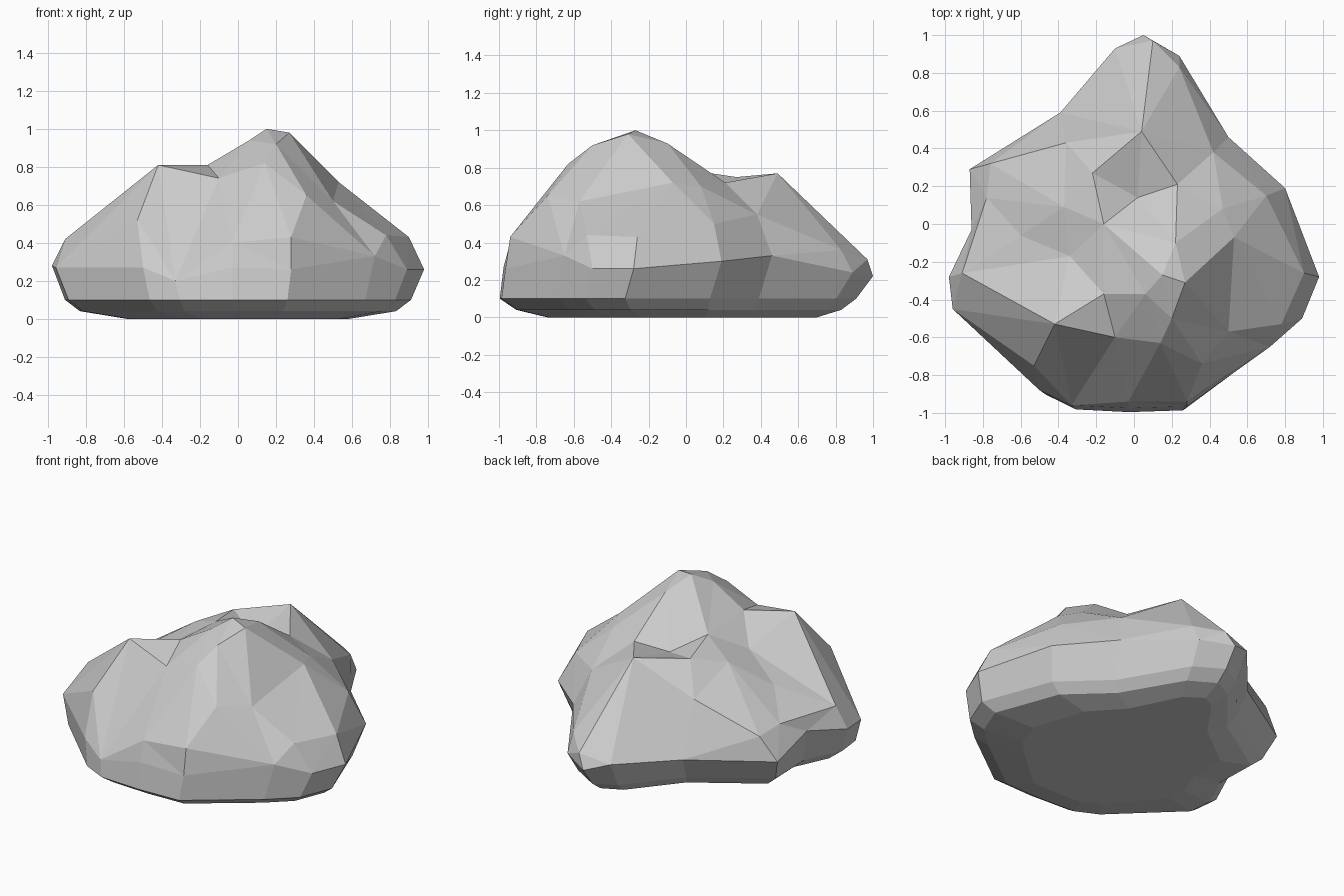
import bpy, bmesh
from mathutils import Vector
from mathutils.geometry import delaunay_2d_cdt

# Widest outline of the boulder, counter-clockwise from the back tip
rim = [(0.05, 1.0, .22), (-.1, .93, .27), (-.39, .59, .25), (-.87, .29, .25), (-.86, -.03, .33),
       (-.98, -.28, .28), (-.96, -.45, .27), (-.5, -.88, .27), (-.33, -.96, .2), (-.03, -.975, .27),
       (.28, -.965, .26), (.72, -.65, .33), (.89, -.5, .26), (.98, -.28, .26),
       (.8, .19, .3), (.5, .46, .33), (.24, .89, .24)]

# Facet corners of the upper surface: ledge, shoulders, valleys and peaks
crown = [(.1, .97, .31), (.24, .83, .36), (.04, .49, .77), (.42, .38, .55), (.23, .21, .72),
         (.02, .14, .68), (-.22, .27, .75), (-.36, .43, .58), (-.76, .32, .4), (-.78, .14, .42),
         (-.37, .09, .7), (-.6, -.06, .55), (-.16, 0, .79), (-.34, -.17, .68), (-.91, -.26, .42),
         (-.42, -.53, .81), (-.16, -.37, .81), (-.1, -.6, .74), (-.53, -.75, .52), (-.03, -.94, .4),
         (.28, -.94, .43), (.36, -.74, .65), (.14, -.63, .82), (.2, -.5, .92), (.06, -.37, .94),
         (.15, -.27, 1.0), (.27, -.31, .98), (.22, -.1, .93), (.53, -.07, .72), (.47, .08, .7),
         (.7, .15, .5), (.9, -.26, .43), (.78, -.53, .44), (.5, -.57, .62)]

# Triangulate the crown in plan, keeping the outline and the main ridges
pts = rim + crown
n = len(rim)
ridges = [(15, 17), (16, 17), (12, 10), (5, 4), (5, 2), (2, 0), (15, 18), (14, 9), (14, 11), (14, 13)]
edges = [(n + a, n + b) for a, b in ridges] + [(n + 20, 11)]
_, _, faces, origin, _, _ = delaunay_2d_cdt([Vector(p[:2]) for p in pts], edges, [list(range(n))], 1, 1e-5)

bm = bmesh.new()
top = [bm.verts.new(p) for p in pts]
for f in faces:
    bm.faces.new([top[origin[i][0]] for i in f])

# Undercut skirt and gently domed base, drawn inwards from the outline
rings = [top]
for sx, sy, dy, z in ((.93, .965, -.055, .1), (.85, .88, -.05, .04), (.6, .73, -.03, 0)):
    rings.append([bm.verts.new((x * sx, y * sy + dy, z)) for x, y, _ in rim])
for a, b in zip(rings, rings[1:]):
    for i in range(n):
        j = (i + 1) % n
        bm.faces.new((a[i], b[i], b[j], a[j]))
bm.faces.new(rings[-1])
bmesh.ops.recalc_face_normals(bm, faces=bm.faces[:])

mesh = bpy.data.meshes.new("boulder")
bm.to_mesh(mesh)
bm.free()
boulder = bpy.data.objects.new("boulder", mesh)
bpy.context.collection.objects.link(boulder)
